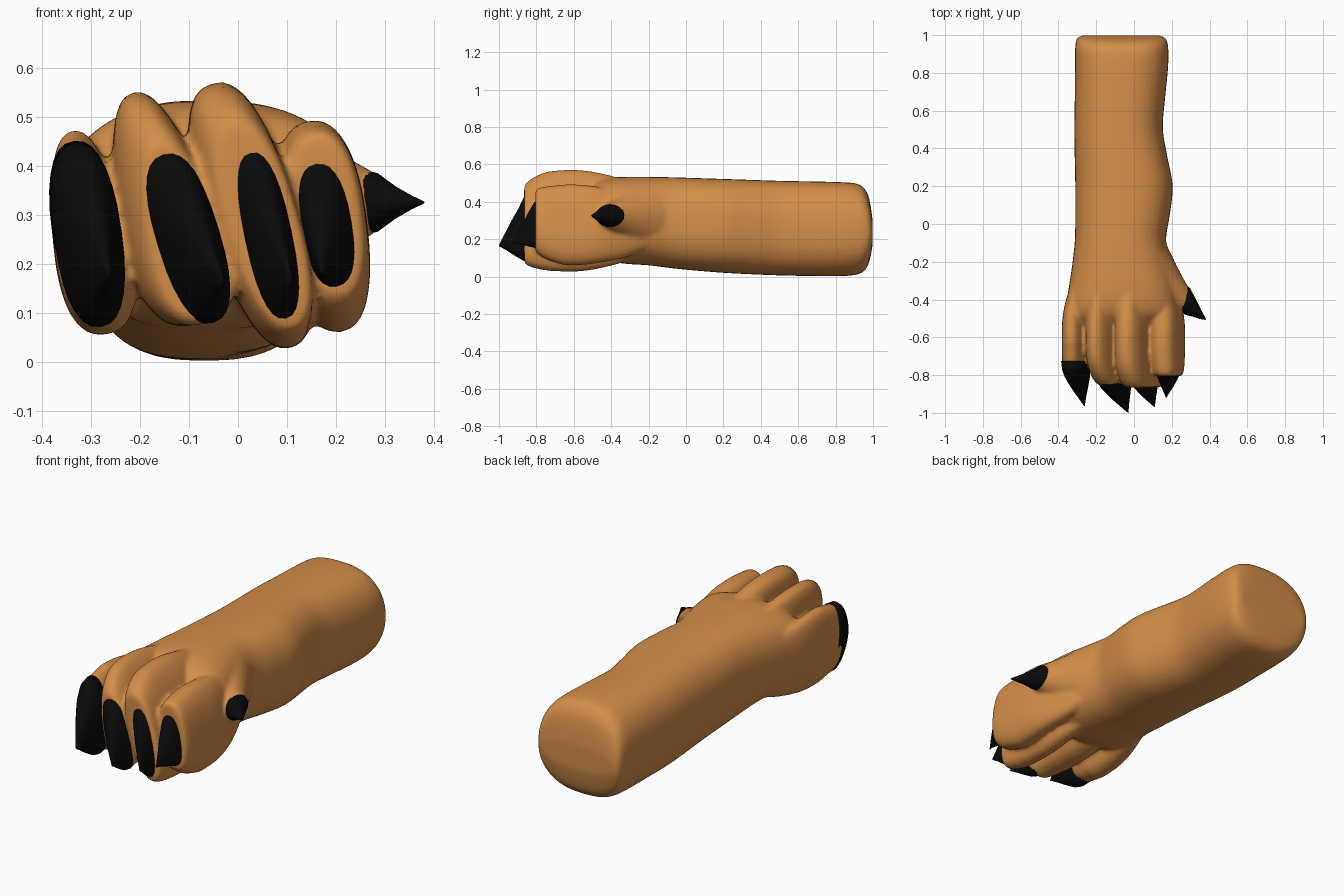
import bpy, bmesh, math
from mathutils import Vector

if "Cube" in bpy.data.objects:
    bpy.data.objects.remove(bpy.data.objects["Cube"])


def material(name, rgb):
    m = bpy.data.materials.new(name)
    m.diffuse_color = (*rgb, 1)
    m.use_nodes = True
    m.node_tree.nodes["Principled BSDF"].inputs["Base Color"].default_value = m.diffuse_color
    return m


FUR = material("tan_fur", (0.66, 0.27, 0.065))
BLACK = material("black_claw", (0.003, 0.003, 0.003))


def ring(c, u, v, n=32, power=2.0, taper=0.0):
    """Superellipse around c with half-axis vectors u and v, narrowed towards +v."""
    f = lambda t: math.copysign(abs(t) ** (2 / power), t)
    angles = [2 * math.pi * i / n for i in range(n)]
    return [c + u * f(math.cos(a)) * (1 - taper * f(math.sin(a))) + v * f(math.sin(a))
            for a in angles]


def smooth_rows(rows, steps=4):
    """Catmull-Rom interpolation through rows of section values."""
    out = []
    for i in range(len(rows) - 1):
        p = [rows[max(0, min(len(rows) - 1, i + k))] for k in (-1, 0, 1, 2)]
        for s in range(steps):
            t = s / steps
            out.append([.5 * (2 * b + (c - a) * t + (2 * a - 5 * b + 4 * c - d) * t * t
                              + (3 * b - a - 3 * c + d) * t ** 3)
                        for a, b, c, d in zip(*p)])
    return out + [list(rows[-1])]


def loft(bm, rings):
    """Skin consecutive rings and cap both ends."""
    start = len(bm.faces)
    vs = [[bm.verts.new(p) for p in r] for r in rings]
    n = len(vs[0])
    for a, b in zip(vs, vs[1:]):
        for i in range(n):
            bm.faces.new((a[i], a[(i + 1) % n], b[(i + 1) % n], b[i]))
    bm.faces.new(vs[0][::-1])
    bm.faces.new(vs[-1])
    bm.faces.ensure_lookup_table()
    bmesh.ops.recalc_face_normals(bm, faces=bm.faces[start:])


def finish(bm, name, mat):
    me = bpy.data.meshes.new(name)
    bm.to_mesh(me)
    bm.free()
    me.materials.append(mat)
    me.shade_smooth()
    ob = bpy.data.objects.new(name, me)
    bpy.context.collection.objects.link(ob)
    return ob


paw = bmesh.new()

# Forearm and palm: y, left, right, bottom, top
ARM = [(.998, -.28, .14, .17, .30), (.985, -.30, .165, .10, .39),
       (.965, -.308, .176, .045, .455), (.92, -.312, .182, .012, .495),
       (.82, -.313, .18, .002, .505), (.65, -.314, .163, .003, .509),
       (.5, -.316, .153, .006, .512), (.35, -.314, .178, .012, .517),
       (.2, -.311, .205, .02, .522), (.05, -.311, .19, .032, .527),
       (-.08, -.313, .17, .045, .531), (-.2, -.325, .19, .06, .533),
       (-.32, -.343, .22, .068, .533), (-.42, -.358, .238, .085, .525),
       (-.49, -.36, .24, .12, .495), (-.56, -.33, .21, .20, .41),
       (-.6, -.28, .15, .25, .34)]
loft(paw, [ring(Vector(((l + r) / 2, y, (b + t) / 2)),
                Vector(((r - l) / 2, 0, 0)), Vector((0, 0, (t - b) / 2)),
                40, 2.6) for y, l, r, b, t in smooth_rows(ARM)])

# Toes: top (x, z), bottom (x, z), half width, taper, front y
# Claws: top (x, z), bottom (x, z), half width, tip
TOES = [
    ((-.338, .472), (-.268, .055), .076, .22, -.785,
     (-.335, .447), (-.285, .08), .068, (-.262, -.965, .18)),
    ((-.215, .55), (-.085, .075), .095, .27, -.86,
     (-.165, .44), (-.058, .09), .066, (-.03, -1.0, .165)),
    ((-.055, .568), (.11, .028), .09, -.05, -.875,
     (.012, .462), (.09, .095), .052, (.11, -.97, .165)),
    ((.145, .492), (.21, .06), .086, -.05, -.815,
     (.16, .432), (.205, .165), .055, (.17, -.92, .18)),
]


def axis(top, bottom):
    t, b = Vector((top[0], 0, top[1])), Vector((bottom[0], 0, bottom[1]))
    v = (t - b) / 2
    return (t + b) / 2, Vector((v.z, 0, -v.x)).normalized(), v


for k, (tt, tb, w, tap, yf, ct, cb, cw, tip) in enumerate(TOES):
    # Toe, rooted inside the palm
    c, u, v = axis(tt, tb)
    cc, cu, cv = axis(ct, cb)
    inner = Vector(((-.06 - c.x) * .25, 0, 0))
    rows = [(-.2, .6, .6, -1), (-.32, .8, .78, -.5),
            (-.44, .92, .92, -.1), (-.54, .985, 1, 0),
            (-.63, 1, 1, 0), (yf + .14, .975, 1, .1), (yf + .075, .91, .96, .4),
            (yf + .03, .83, .89, .8), (yf + .01, .75, .76, 1)]
    rings = []
    for y, s, ws, f in smooth_rows(rows, 3):
        p = c.lerp(cc, f) if f > 0 else c - inner * f
        p.y = y
        rings.append(ring(p, u * w * ws, v * s, 32, 2.4, tap))
    loft(paw, rings)
    # Claw, a tall blade hooking down to a low point
    cl = bmesh.new()
    rings = []
    for t, s in [(0, 1.02), (.2, 1.01), (.35, .9), (.5, .72),
                 (.65, .52), (.8, .3), (.92, .13), (1, .015)]:
        p = cc.lerp(Vector(tip), t ** 1.5)
        p.y = (yf + .06) * (1 - t) + tip[1] * t
        rings.append(ring(p, cu * cw * s, cv * s, 28, 2.4))
    loft(cl, rings)
    finish(cl, f"toe_claw_{k + 1}", BLACK)

# Dewclaw bump and claw on the outer side
root, end = Vector((.08, -.22, .31)), Vector((.285, -.41, .325))
side = Vector((.16, .98, 0)).normalized()
loft(paw, [ring(root.lerp(end, t), side * a, Vector((0, 0, b)), 24)
           for t, a, b in [(0, .22, .2), (.25, .185, .165), (.5, .14, .125),
                           (.75, .098, .09), (.92, .074, .068), (1, .064, .058)]])
dew = bmesh.new()
loft(dew, [ring(Vector((x, y, .325)), side * a, Vector((0, 0, b)), 24)
           for x, y, a, b in [(.255, -.39, .074, .066), (.285, -.41, .072, .06),
                              (.32, -.445, .047, .034), (.355, -.482, .022, .014),
                              (.38, -.505, .003, .002)]])
finish(dew, "dewclaw", BLACK)

# Fuse arm, palm and toes into one soft skin
body = finish(paw, "paw_and_forearm", FUR)
rm = body.modifiers.new("fuse", 'REMESH')
rm.mode = 'VOXEL'
rm.voxel_size = 0.01
rm.use_smooth_shade = True
sm = body.modifiers.new("soften", 'SMOOTH')
sm.factor = 0.5
sm.iterations = 8
